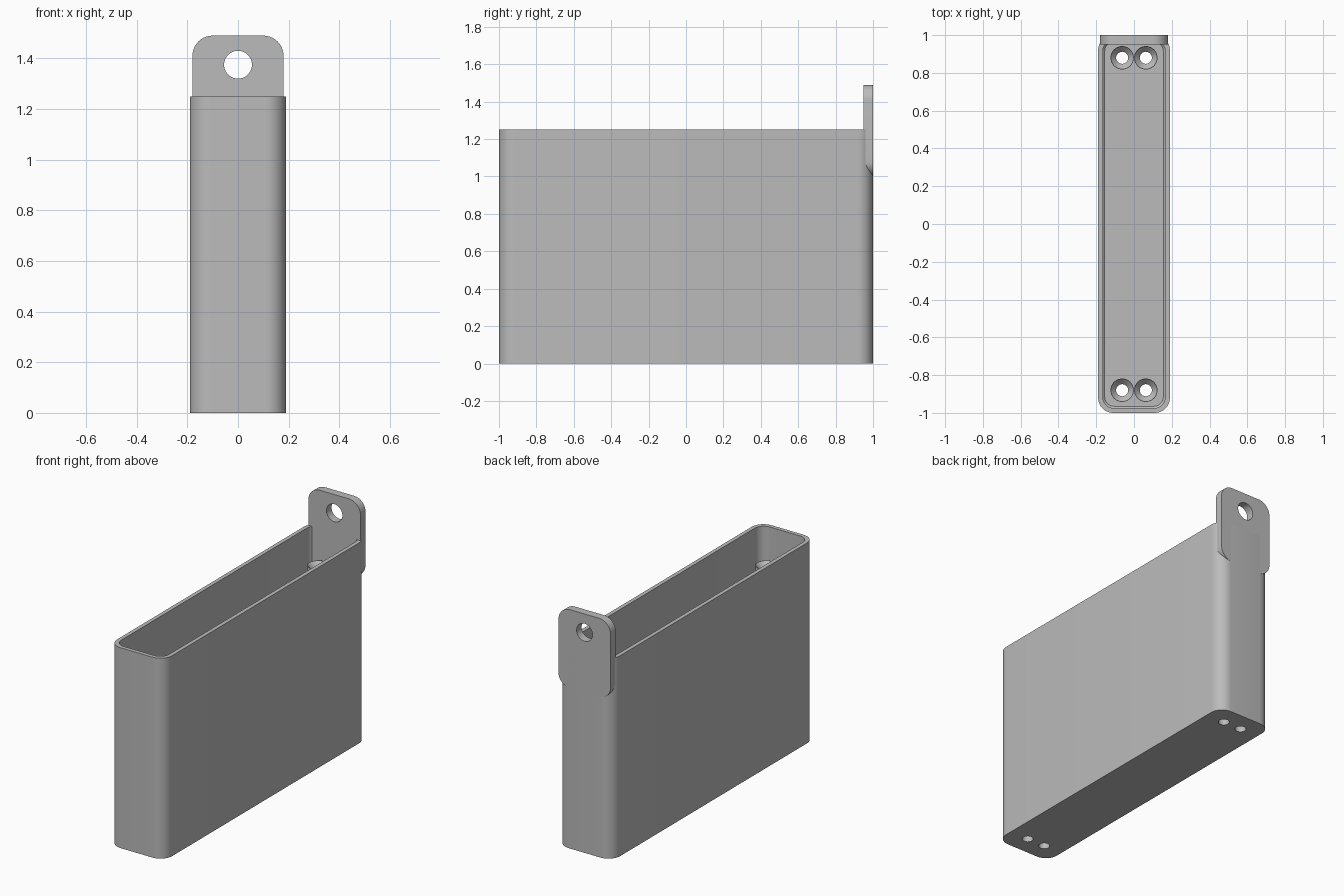
import bpy, bmesh, math

if "Cube" in bpy.data.objects:
    bpy.data.objects.remove(bpy.data.objects["Cube"], do_unlink=True)

grey = bpy.data.materials.new("plain_grey")
grey.use_nodes = True
grey.diffuse_color = (0.5, 0.5, 0.5, 1)
grey.node_tree.nodes["Principled BSDF"].inputs["Base Color"].default_value = (0.5, 0.5, 0.5, 1)


def rounded_rect(hx, hy, r, steps=10):
    """Outline of a rounded rectangle, counter-clockwise."""
    pts = []
    for q, (sx, sy) in enumerate(((1, 1), (-1, 1), (-1, -1), (1, -1))):
        for i in range(steps + 1):
            a = math.pi / 2 * (q + i / steps)
            pts.append((sx * (hx - r) + r * math.cos(a), sy * (hy - r) + r * math.sin(a)))
    return pts


def circle(r, n=40):
    return [(r * math.cos(2 * math.pi * i / n), r * math.sin(2 * math.pi * i / n)) for i in range(n)]


def loft(name, sections, location=(0, 0, 0)):
    """Bridge outlines (points, height) in order and cap both ends."""
    bm = bmesh.new()
    rings = [[bm.verts.new((x, y, z)) for x, y in pts] for pts, z in sections]
    for a, b in zip(rings, rings[1:]):
        for i in range(len(a)):
            j = (i + 1) % len(a)
            bm.faces.new((a[i], a[j], b[j], b[i]))
    bm.faces.new(rings[0][::-1])
    bm.faces.new(rings[-1])
    bmesh.ops.recalc_face_normals(bm, faces=bm.faces)
    mesh = bpy.data.meshes.new(name)
    bm.to_mesh(mesh)
    bm.free()
    mesh.materials.append(grey)
    obj = bpy.data.objects.new(name, mesh)
    obj.location = location
    bpy.context.collection.objects.link(obj)
    return obj


def cut(obj, cutter):
    mod = obj.modifiers.new("hole", 'BOOLEAN')
    mod.operation = 'DIFFERENCE'
    mod.solver = 'EXACT'
    mod.object = cutter
    cutter.hide_render = True
    cutter.hide_set(True)


def finish(obj):
    """Apply the cuts and smooth the round surfaces."""
    bpy.ops.object.select_all(action='DESELECT')
    obj.select_set(True)
    bpy.context.view_layer.objects.active = obj
    for mod in list(obj.modifiers):
        bpy.ops.object.modifier_apply(modifier=mod.name)
    bpy.ops.object.shade_smooth_by_angle(angle=math.radians(35))


# Open box with thin walls and a narrow bevel around the floor
outer = rounded_rect(0.19, 1.0, 0.08)
inner = rounded_rect(0.165, 0.975, 0.06)
floor = rounded_rect(0.155, 0.965, 0.05)
box = loft("box", [(outer, 0), (outer, 1.25), (inner, 1.25), (inner, 0.04), (floor, 0.03)])

# Screw posts in pairs at both ends, with countersunk bores through the floor
post_top, bore, sink = 1.06, 0.032, 0.06
posts, cutters = [], []
for end, y in (("front", -0.88), ("back", 0.88)):
    for side, x in (("right", -0.0625), ("left", 0.0625)):
        post = loft(f"{end}_{side}_screw_post",
                    [(circle(0.062), 0.01), (circle(0.062), post_top)], (x, y, 0))
        cutter = loft(f"{end}_{side}_bore_cutter",
                      [(circle(bore), -0.05), (circle(bore), post_top - 0.03),
                       (circle(sink), post_top), (circle(sink), post_top + 0.02)], (x, y, 0))
        cut(post, cutter)
        cut(box, cutter)
        posts.append(post)
        cutters.append(cutter)

# Hanging tab on the back wall with an eyelet
plate = rounded_rect(0.18, 0.245, 0.08)
tab = loft("hanging_tab", [(plate, 0), (plate, 0.05)], (0, 1.0, 1.245))
tab.rotation_euler.x = math.pi / 2
eyelet = loft("eyelet_cutter", [(circle(0.055), -0.05), (circle(0.055), 0.1)], (0, 1.0, 1.375))
eyelet.rotation_euler.x = math.pi / 2
cut(tab, eyelet)
cutters.append(eyelet)

bpy.context.view_layer.update()
for obj in [box, tab] + posts:
    finish(obj)
for cutter in cutters:
    bpy.data.objects.remove(cutter, do_unlink=True)
